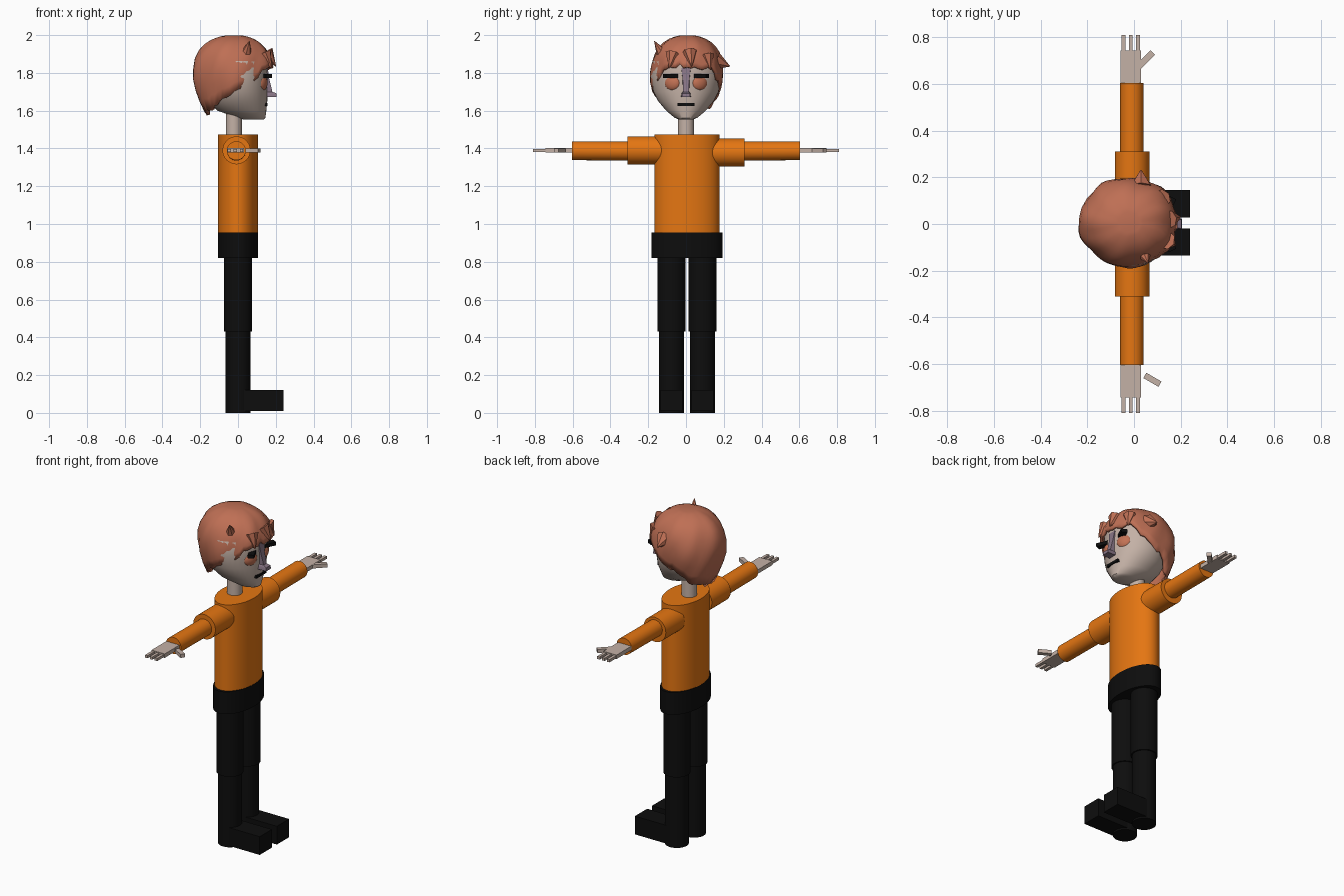
import bpy, bmesh, math, random
from mathutils import Vector, Matrix

if "Cube" in bpy.data.objects:
    bpy.data.objects.remove(bpy.data.objects["Cube"])

random.seed(4)


def material(name, rgb):
    m = bpy.data.materials.new(name)
    m.diffuse_color = (*rgb, 1)
    m.use_nodes = True
    m.node_tree.nodes["Principled BSDF"].inputs["Base Color"].default_value = m.diffuse_color
    return m


ORANGE = material("orange_cloth", (0.78, 0.18, 0.006))
BLACK = material("black_cloth", (0.004, 0.004, 0.004))
SKIN = material("skin", (0.55, 0.44, 0.38))
HAIR = material("hair", (0.52, 0.16, 0.09))
IRIS = material("iris", (0.55, 0.17, 0.09))
NOSE = material("nose", (0.25, 0.18, 0.24))


def finish(name, bm, mat, smooth=True):
    bmesh.ops.recalc_face_normals(bm, faces=bm.faces)
    me = bpy.data.meshes.new(name)
    bm.to_mesh(me)
    bm.free()
    ob = bpy.data.objects.new(name, me)
    bpy.context.collection.objects.link(ob)
    me.materials.append(mat)
    if smooth:
        bpy.ops.object.select_all(action='DESELECT')
        ob.select_set(True)
        bpy.context.view_layer.objects.active = ob
        bpy.ops.object.shade_smooth_by_angle(angle=math.radians(40))
    return ob


def tube(name, a, b, r1, r2, mat, sides=40, flat=(1, 1)):
    """Cylinder or cone from a to b, cross-section scaled by flat."""
    a, b = Vector(a), Vector(b)
    d = b - a
    rot = d.to_track_quat('Z', 'Y').to_matrix().to_4x4()
    m = Matrix.Translation((a + b) / 2) @ rot @ Matrix.Diagonal((flat[0], flat[1], 1, 1))
    bm = bmesh.new()
    bmesh.ops.create_cone(bm, cap_ends=True, segments=sides, radius1=r1, radius2=r2,
                          depth=d.length, matrix=m)
    return finish(name, bm, mat)


def box(name, center, size, mat, rz=0, rx=0):
    m = (Matrix.Translation(center) @ Matrix.Rotation(rz, 4, 'Z')
         @ Matrix.Rotation(rx, 4, 'X') @ Matrix.Diagonal((*size, 1)))
    bm = bmesh.new()
    bmesh.ops.create_cube(bm, size=1, matrix=m)
    return finish(name, bm, mat, False)


def loft(name, rings, mat, caps=True):
    bm = bmesh.new()
    rows = [[bm.verts.new(p) for p in ring] for ring in rings]
    n = len(rows[0])
    for r, s in zip(rows, rows[1:]):
        for i in range(n):
            bm.faces.new((r[i], r[(i + 1) % n], s[(i + 1) % n], s[i]))
    if caps:
        bm.faces.new(rows[0])
    bm.faces.new(rows[-1])
    return finish(name, bm, mat)


# torso, hips and neck
tube("torso", (0, 0.005, 0.955), (0, 0.005, 1.475), 1, 1, ORANGE, 48, (0.106, 0.172))
tube("hips", (0, 0.005, 0.82), (0, 0.005, 0.955), 1, 1, BLACK, 48, (0.107, 0.188))
tube("neck", (-0.022, 0, 1.47), (-0.022, 0, 1.62), 0.042, 0.042, SKIN)

for side, s in (("left", 1), ("right", -1)):
    # legs and feet
    y = 0.005 + s * 0.082
    tube(side + "_upper_leg", (0, y, 0.43), (0, y, 0.83), 0.074, 0.074, BLACK)
    tube(side + "_lower_leg", (0, y, 0), (0, y, 0.44), 0.066, 0.066, BLACK)
    box(side + "_foot", (0.12, y, 0.065), (0.24, 0.117, 0.11), BLACK)
    # arms
    zs = 1.378 if s > 0 else 1.39
    tube(side + "_upper_arm", (-0.008, s * 0.13, zs), (-0.008, s * 0.31, zs), 0.074, 0.074, ORANGE)
    tube(side + "_forearm", (-0.009, s * 0.29, 1.386), (-0.009, s * 0.604, 1.388), 0.05, 0.05, ORANGE)
    # hands
    box(side + "_palm", (-0.013, s * 0.67, 1.39), (0.088, 0.15, 0.024), SKIN)
    for i in range(3):
        box(side + "_finger", (-0.046 + 0.032 * i, s * 0.77, 1.39), (0.017, 0.08, 0.016), SKIN)
    if s > 0:
        box("left_thumb", (0.05, 0.705, 1.39), (0.085, 0.026, 0.022), SKIN, math.radians(45))
    else:
        box("right_thumb", (0.079, -0.668, 1.39), (0.075, 0.026, 0.022), SKIN, math.radians(-30))
    # eyes and brows
    bm = bmesh.new()
    bmesh.ops.create_uvsphere(
        bm, u_segments=20, v_segments=12, radius=1,
        matrix=Matrix.Translation((0.128, s * 0.071, 1.747))
        @ Matrix.Rotation(s * math.radians(25), 4, 'Z') @ Matrix.Diagonal((0.024, 0.045, 0.042, 1)))
    finish(side + "_eye", bm, IRIS)
    box(side + "_brow", (0.145, s * 0.07, 1.784), (0.035, 0.096, 0.02), BLACK, s * math.radians(-25))

# head: rings of (z, front x, back x, half width)
HEAD = [(1.553, 0.135, 0.03, 0.035), (1.562, 0.145, 0.0, 0.06), (1.60, 0.15, -0.11, 0.105),
        (1.65, 0.155, -0.15, 0.147), (1.70, 0.155, -0.17, 0.173), (1.78, 0.157, -0.18, 0.188),
        (1.86, 0.155, -0.18, 0.178), (1.93, 0.12, -0.15, 0.135), (1.96, 0.06, -0.08, 0.07)]
rings = []
for z, f, b, w in HEAD:
    cx = max(-0.01, (f + b) / 2)
    ring = []
    for i in range(36):
        a = math.tau * i / 36
        c = math.cos(a)
        ring.append((cx + (f - cx if c > 0 else cx - b) * c, w * math.sin(a), z))
    rings.append(ring)
loft("head", rings, SKIN)

# nose wedge and mouth
NOSE_RINGS = [(1.672, 0.205, 0.028), (1.692, 0.203, 0.026), (1.70, 0.182, 0.018),
              (1.77, 0.165, 0.022), (1.825, 0.158, 0.03)]
loft("nose", [[(0.12, -w, z), (x, -w * 0.8, z), (x, w * 0.8, z), (0.12, w, z)]
              for z, x, w in NOSE_RINGS], NOSE)
box("mouth", (0.142, 0, 1.632), (0.03, 0.092, 0.016), BLACK)

# hair cap with a ragged hairline: (angle from the front, lowest z)
LINE = [(0, 1.84), (40, 1.825), (62, 1.76), (80, 1.725), (100, 1.675), (125, 1.62), (150, 1.59), (180, 1.585)]


def hairline(deg):
    for (a0, z0), (a1, z1) in zip(LINE, LINE[1:]):
        if deg <= a1:
            return z0 + (z1 - z0) * (deg - a0) / (a1 - a0)
    return LINE[-1][1]


N, ROWS = 56, 11
low = []
for i in range(N):
    deg = 360 * i / N
    low.append(hairline(min(deg, 360 - deg)) + random.uniform(-0.016, 0.014))
rings = []
for j in range(ROWS):
    ring = []
    for i in range(N):
        a = math.tau * i / N
        z = low[i] + (1.997 - low[i]) * math.sin(j / (ROWS - 1) * math.pi / 2)
        h = z - 1.79
        k = (1 - (h / 0.21) ** 2.3) ** (1 / 2.3) if h > 0 else 1 - 0.28 * (-h / 0.2) ** 1.6
        k *= 1 + 0.022 * math.sin(5 * a + 9 * z) + 0.015 * math.sin(9 * a - 20 * z)
        k += random.uniform(-0.012, 0.012) * (1 - j / ROWS)
        c = math.cos(a)
        ring.append((-0.02 + k * (0.21 if c > 0 else 0.217) * c, 0.007 + k * 0.193 * math.sin(a), z))
    rings.append(ring)
hair = loft("hair", rings, HAIR, caps=False)
mod = hair.modifiers.new("thickness", 'SOLIDIFY')
mod.thickness = 0.015
mod.offset = -1

# stray tufts and fringe locks
TUFTS = [((0.04, -0.12, 1.89), (0.06, -0.167, 1.968), 0.036),
         ((0.03, 0.16, 1.86), (0.03, 0.232, 1.835), 0.05),
         ((0.15, 0.02, 1.91), (0.2, 0.03, 1.835), 0.04),
         ((0.14, -0.07, 1.90), (0.178, -0.09, 1.825), 0.04),
         ((0.12, 0.11, 1.89), (0.15, 0.13, 1.815), 0.04)]
for base, tip, r in TUFTS:
    tube("hair_tuft", base, tip, r, 0.002, HAIR, 7)
